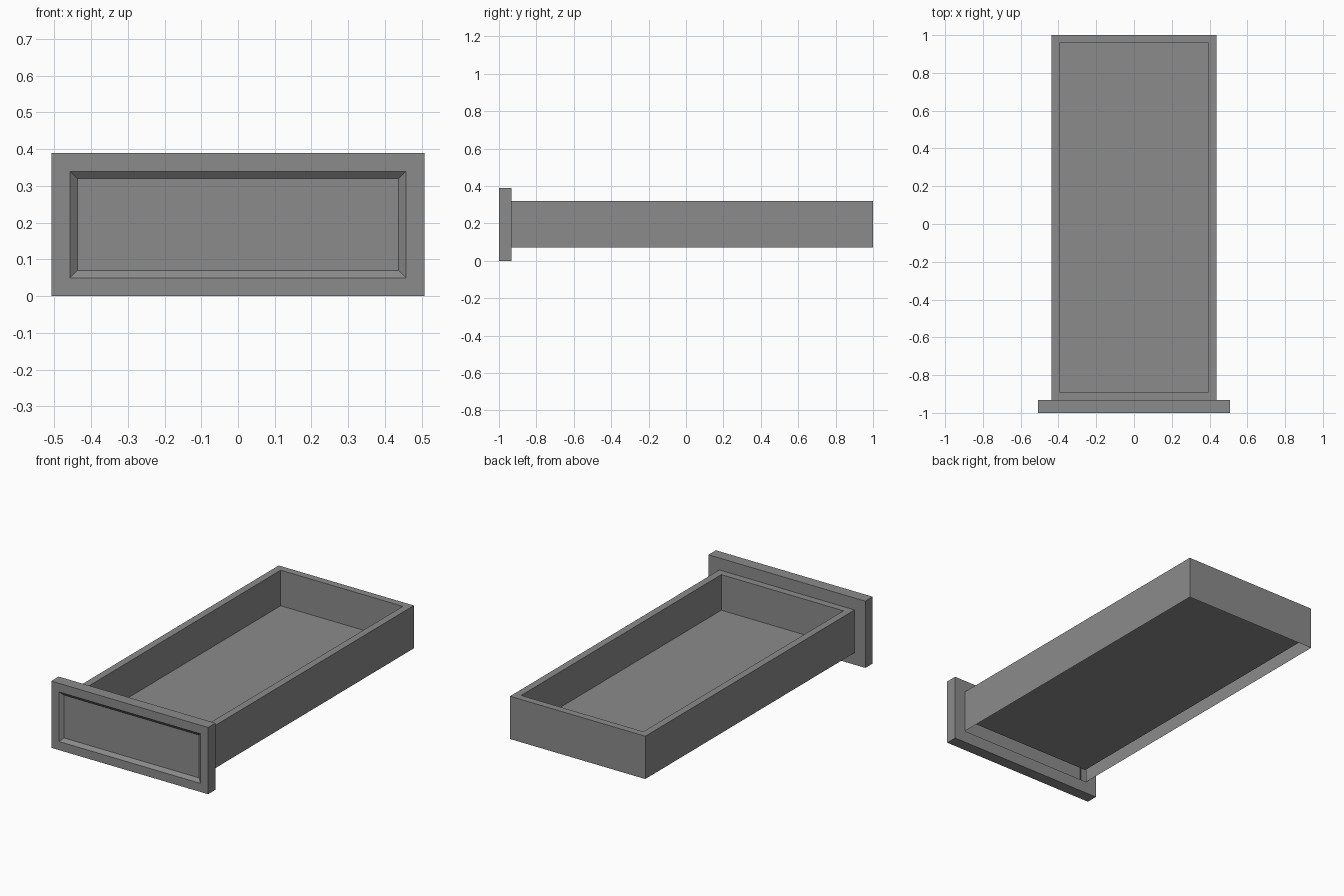
import bpy
import bmesh
from mathutils import Vector, Matrix

if "Cube" in bpy.data.objects:
    bpy.data.objects.remove(bpy.data.objects["Cube"], do_unlink=True)

# Main sizes
PANEL_W, PANEL_H, PANEL_T = 1.014, 0.39, 0.068
BOX_LENGTH = 2 - PANEL_T
LIP, WALL, WELL_DEPTH = 0.07, 0.042, 0.208

# Single grey paint
grey = bpy.data.materials.new("grey_paint")
grey.use_nodes = True
colour = (0.26, 0.26, 0.26, 1)
grey.diffuse_color = colour
grey.node_tree.nodes["Principled BSDF"].inputs["Base Color"].default_value = colour

bm = bmesh.new()


def facing(faces, direction):
    """Pick the face that points most strongly in a direction."""
    bm.normal_update()
    return max(faces, key=lambda f: f.normal.dot(Vector(direction)))


def inset(face, thickness, depth=0.0):
    bmesh.ops.inset_region(bm, faces=[face], thickness=thickness, depth=depth,
                           use_even_offset=True)
    bm.normal_update()


def extrude(face, distance):
    """Extrude a face along its normal and return the new cap."""
    offset = face.normal.copy() * distance
    cap = bmesh.ops.extrude_discrete_faces(bm, faces=[face])["faces"][0]
    bmesh.ops.translate(bm, verts=cap.verts, vec=offset)
    bm.normal_update()
    return cap


# Front panel slab
slab = Matrix.Translation((0, -1 + PANEL_T / 2, PANEL_H / 2)) @ Matrix.Diagonal(
    (PANEL_W, PANEL_T, PANEL_H, 1))
bmesh.ops.create_cube(bm, size=1, matrix=slab)
front = facing(bm.faces, (0, -1, 0))
back = facing(bm.faces, (0, 1, 0))

# Sunken field with a sloped border
inset(front, 0.05)
inset(front, 0.02, -0.017)

# Box drawn out of the panel back
inset(back, LIP)
end = extrude(back, BOX_LENGTH)
sides = {f for e in end.edges for f in e.link_faces} - {end}
top = facing(sides, (0, 0, 1))
underside = facing(sides, (0, 0, -1))

# Open well, and open hollow underneath
inset(top, WALL)
extrude(top, -WELL_DEPTH)
bmesh.ops.delete(bm, geom=[underside], context='FACES')

mesh = bpy.data.meshes.new("drawer")
bm.to_mesh(mesh)
bm.free()
mesh.materials.append(grey)
drawer = bpy.data.objects.new("drawer", mesh)
bpy.context.collection.objects.link(drawer)
